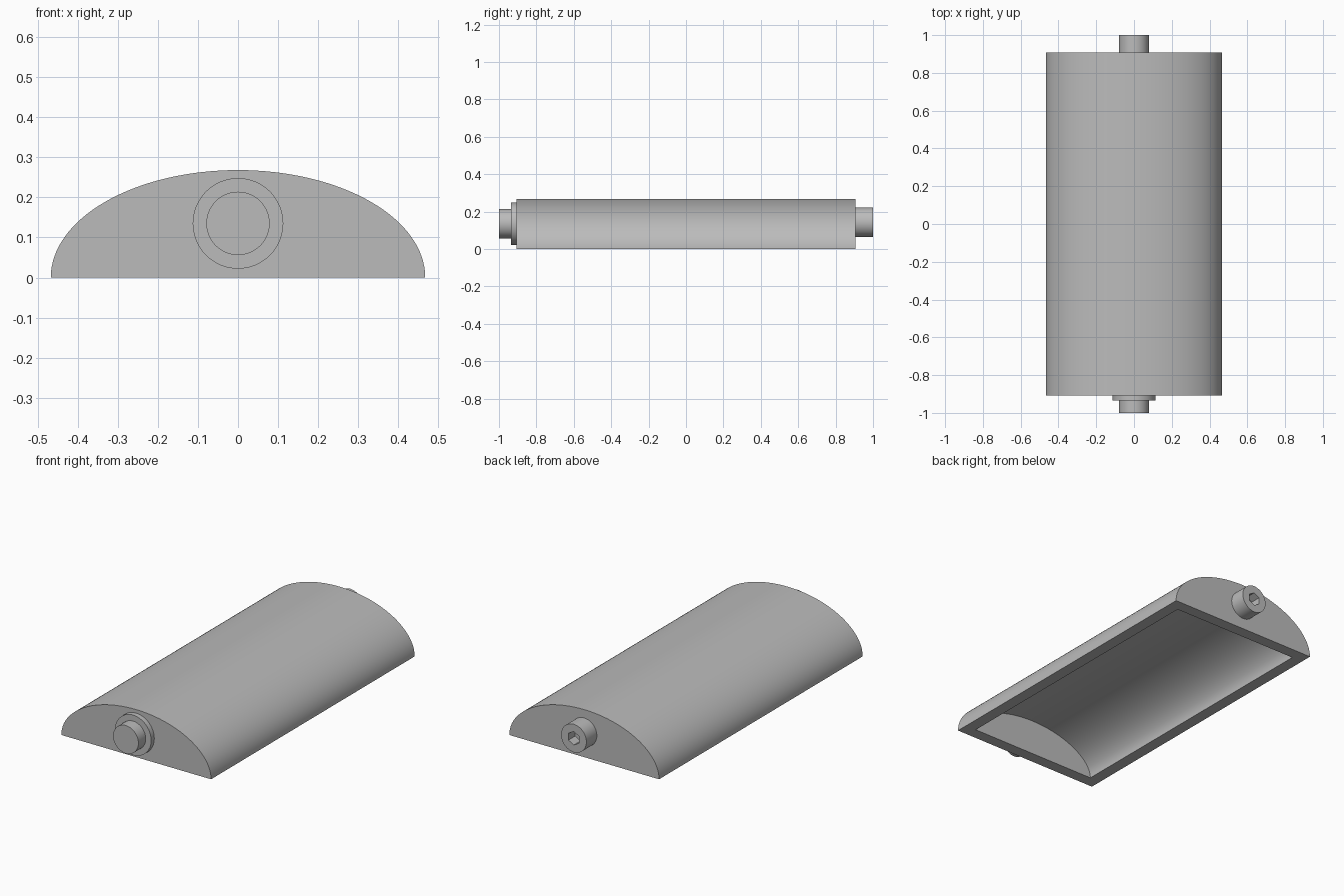
import bpy, bmesh
from math import sin, cos, pi

cube = bpy.data.objects.get("Cube")
if cube:
    bpy.data.objects.remove(cube)

grey = bpy.data.materials.new("plain grey")
grey.use_nodes = True
grey.diffuse_color = (0.5, 0.5, 0.5, 1)
grey.node_tree.nodes["Principled BSDF"].inputs["Base Color"].default_value = (0.5, 0.5, 0.5, 1)


def finish(bm, name):
    """Turn a bmesh into a grey object, smooth except at sharp edges."""
    bmesh.ops.recalc_face_normals(bm, faces=bm.faces)
    mesh = bpy.data.meshes.new(name)
    bm.to_mesh(mesh)
    bm.free()
    mesh.materials.append(grey)
    ob = bpy.data.objects.new(name, mesh)
    bpy.context.collection.objects.link(ob)
    bpy.ops.object.select_all(action="DESELECT")
    ob.select_set(True)
    bpy.context.view_layer.objects.active = ob
    bpy.ops.object.shade_smooth_by_angle(angle=pi / 6)
    return ob


def half_ellipse_skin(bm, width, height, y0, y1, steps=64):
    """Arched skin with two end walls; returns its four bottom corners."""
    ends = []
    for y in (y0, y1):
        ring = [bm.verts.new((width * cos(pi * i / steps), y, height * sin(pi * i / steps)))
                for i in range(steps + 1)]
        bm.faces.new(ring)
        ends.append(ring)
    front, back = ends
    for i in range(steps):
        bm.faces.new((front[i], front[i + 1], back[i + 1], back[i]))
    return [front[0], front[-1], back[-1], back[0]]


def lathe(name, z, rings, steps=48):
    """Rings of (y, radius, is_hexagon) joined along y, closed at both ends."""
    bm = bmesh.new()
    loops = []
    for y, radius, is_hexagon in rings:
        loop = []
        for i in range(steps):
            a = 2 * pi * i / steps
            r = radius
            if is_hexagon:
                r *= cos(pi / 6) / cos(a % (pi / 3) - pi / 6)
            loop.append(bm.verts.new((r * sin(a), y, z + r * cos(a))))
        loops.append(loop)
    for a, b in zip(loops, loops[1:]):
        for i in range(steps):
            j = (i + 1) % steps
            bm.faces.new((a[i], a[j], b[j], b[i]))
    bm.faces.new(loops[0])
    bm.faces.new(loops[-1])
    return finish(bm, name)


# Hollow arched body, open underneath with a flat rim
WALL = 0.067
bm = bmesh.new()
outer = half_ellipse_skin(bm, 0.467, 0.268, -0.907, 0.907)
inner = half_ellipse_skin(bm, 0.467 - WALL, 0.268 - WALL, WALL - 0.907, 0.907 - WALL)
for i in range(4):
    j = (i + 1) % 4
    bm.faces.new((outer[i], outer[j], inner[j], inner[i]))
finish(bm, "hollow_body")

# Front collar and plain pin
lathe("front_collar", 0.135, [(-0.935, 0.113, False), (-0.9, 0.113, False)])
lathe("front_pin", 0.135, [(-1, 0.079, False), (-0.92, 0.079, False)])

# Back pin with a hexagonal socket
lathe("back_pin", 0.142, [(0.9, 0.079, False), (1, 0.079, False),
                          (1, 0.038, True), (0.94, 0.038, True)])
